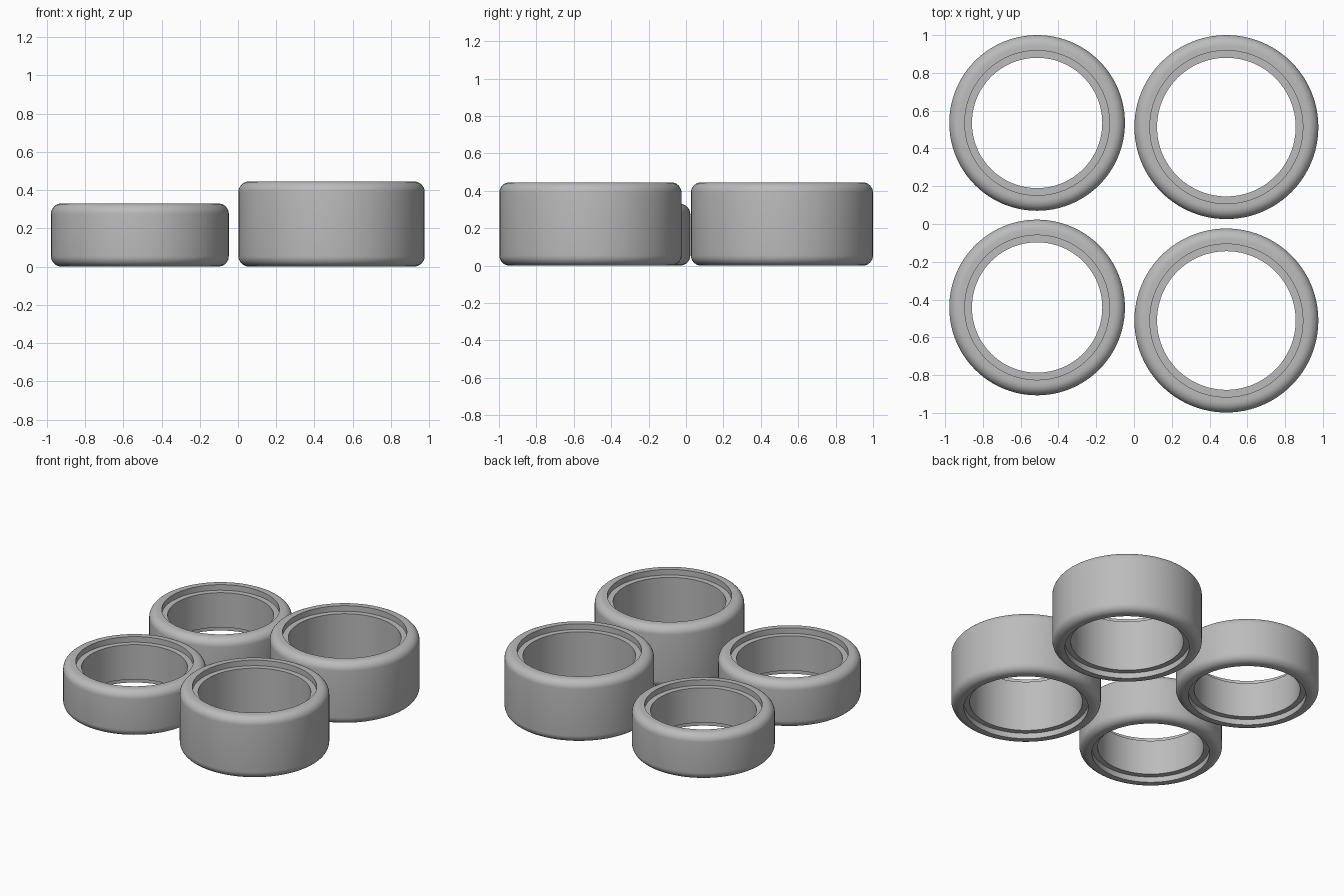
import bpy
import bmesh
from math import cos, sin, pi, radians

SEGMENTS = 96
CORNER_STEPS = 8

old = bpy.data.objects.get("Cube")
if old:
    bpy.data.objects.remove(old, do_unlink=True)

rubber = bpy.data.materials.new("grey rubber")
rubber.use_nodes = True
grey = (0.5, 0.5, 0.5, 1)
rubber.diffuse_color = grey
rubber.node_tree.nodes["Principled BSDF"].inputs["Base Color"].default_value = grey


def tyre_profile(outer, lip, bore, height, corner=0.055, recess=0.04):
    """Closed section (radius, z): rounded tread, stepped bead on both rims."""
    top = []
    for i in range(CORNER_STEPS + 1):
        a = i / CORNER_STEPS * pi / 2
        top.append((outer - corner + corner * cos(a),
                    height - corner + corner * sin(a)))
    top += [(lip, height), (lip, height - recess), (bore, height - recess)]
    bottom = [(r, height - z) for r, z in reversed(top)]
    return top + bottom


def make_tyre(name, x, y, outer, lip, bore, height):
    """Spin the section into a full ring."""
    bm = bmesh.new()
    rings = []
    section = tyre_profile(outer, lip, bore, height)
    for s in range(SEGMENTS):
        a = 2 * pi * s / SEGMENTS
        rings.append([bm.verts.new((r * cos(a), r * sin(a), z)) for r, z in section])
    n = len(section)
    for s in range(SEGMENTS):
        here, there = rings[s], rings[(s + 1) % SEGMENTS]
        for k in range(n):
            j = (k + 1) % n
            bm.faces.new((here[k], there[k], there[j], here[j]))
    bmesh.ops.recalc_face_normals(bm, faces=bm.faces)
    mesh = bpy.data.meshes.new(name)
    bm.to_mesh(mesh)
    bm.free()
    mesh.materials.append(rubber)
    obj = bpy.data.objects.new(name, mesh)
    obj.location = (x, y, 0)
    bpy.context.collection.objects.link(obj)
    bpy.ops.object.select_all(action="DESELECT")
    obj.select_set(True)
    bpy.context.view_layer.objects.active = obj
    bpy.ops.object.shade_smooth_by_angle(angle=radians(35))


# Narrow pair on the right, wide pair on the left
for end, y in (("front", -0.442), ("back", 0.535)):
    make_tyre("narrow_tyre_" + end, -0.513, y, 0.465, 0.383, 0.345, 0.33)
for end, y in (("front", -0.511), ("back", 0.513)):
    make_tyre("wide_tyre_" + end, 0.489, y, 0.487, 0.405, 0.367, 0.445)
